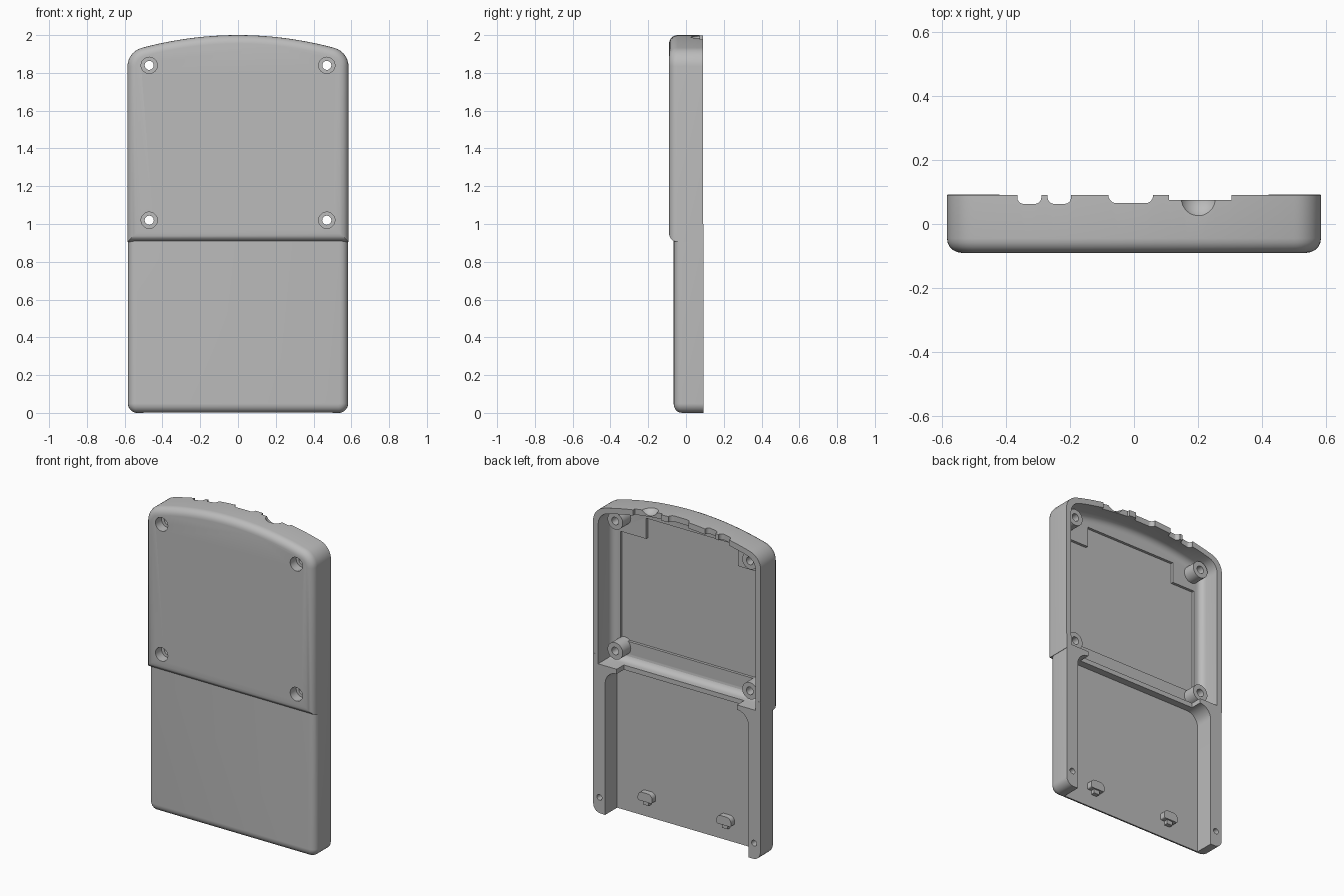
import bpy, bmesh, math
from mathutils import Vector

cube = bpy.data.objects.get("Cube")
if cube:
    bpy.data.objects.remove(cube, do_unlink=True)

grey = bpy.data.materials.new("light_grey")
grey.use_nodes = True
grey.diffuse_color = (0.5, 0.5, 0.5, 1)
grey.node_tree.nodes["Principled BSDF"].inputs["Base Color"].default_value = (0.5, 0.5, 0.5, 1)

BACK = 0.092


def rounded(corners, steps=7):
    """Outline from (x, z, radius) corners; radius 0 stays sharp."""
    out = []
    for i, (x, z, r) in enumerate(corners):
        p = Vector((x, z))
        if not r:
            out.append(p)
            continue
        a = (Vector(corners[i - 1][:2]) - p).normalized()
        b = (Vector(corners[(i + 1) % len(corners)][:2]) - p).normalized()
        half = a.angle(b) / 2
        centre = p + (a + b).normalized() * r / math.sin(half)
        start = p + a * r / math.tan(half) - centre
        end = p + b * r / math.tan(half) - centre
        for k in range(steps + 1):
            mix = start.lerp(end, k / steps) if k not in (0, steps) else (start if k == 0 else end)
            out.append(centre + mix.normalized() * r)
    return out


def slab(name, outline, y0, y1, bevel=0):
    """Extrude an x-z outline from y0 (front) to y1, rounding the front edge."""
    bm = bmesh.new()
    front = bm.faces.new([bm.verts.new((p[0], y0, p[1])) for p in outline])
    new = bmesh.ops.extrude_face_region(bm, geom=[front], use_keep_orig=True)["geom"]
    for v in new:
        if isinstance(v, bmesh.types.BMVert):
            v.co.y = y1
    bmesh.ops.recalc_face_normals(bm, faces=bm.faces)
    if bevel:
        edges = [e for e in bm.edges if all(abs(v.co.y - y0) < 1e-5 for v in e.verts)]
        bmesh.ops.bevel(bm, geom=edges, offset=bevel, segments=5, profile=0.5, affect='EDGES')
    bmesh.ops.recalc_face_normals(bm, faces=bm.faces)
    mesh = bpy.data.meshes.new(name)
    bm.to_mesh(mesh)
    bm.free()
    mesh.materials.append(grey)
    ob = bpy.data.objects.new(name, mesh)
    bpy.context.collection.objects.link(ob)
    return ob


def box(name, x0, x1, z0, z1, y0, y1, r=0):
    return slab(name, rounded([(x0, z0, r), (x1, z0, r), (x1, z1, r), (x0, z1, r)]), y0, y1)


def rod(name, x, z, r, y0, y1, n=32):
    ring = [(x + r * math.cos(math.tau * k / n), z + r * math.sin(math.tau * k / n)) for k in range(n)]
    return slab(name, ring, y0, y1)


def combine(target, tool, operation):
    """Apply a boolean and remove the tool."""
    mod = target.modifiers.new("bool", 'BOOLEAN')
    mod.operation, mod.solver, mod.object = operation, 'EXACT', tool
    bpy.context.view_layer.objects.active = target
    bpy.ops.object.modifier_apply(modifier=mod.name)
    bpy.data.objects.remove(tool, do_unlink=True)


def cut(tool):
    combine(case, tool, 'DIFFERENCE')


def join(tool):
    combine(case, tool, 'UNION')


def arched(half, bottom, drop, radius):
    """Upper outline: straight sides under a shallow arched top."""
    big = 1.95
    top = lambda x: 2 - drop - big + math.sqrt(big * big - x * x)
    inner = half - 0.085
    arc = [(inner * (1 - k / 12), top(inner * (1 - k / 12)), 0) for k in range(25)]
    return rounded([(-half, bottom, 0), (half, bottom, 0), (half, top(half), radius)]
                   + arc + [(-half, top(half), radius)])


# Outer shell: thick upper half and thinner lower half
case = slab("back_case", arched(0.585, 0.905, 0, 0.1), -0.09, BACK - 0.001, 0.045)
join(slab("lower_half", rounded([(-0.583, 0, 0.05), (0.583, 0, 0.05), (0.583, 1, 0), (-0.583, 1, 0)]),
          -0.065, BACK, 0.045))

# Cavities, open to the back; the lower one is open at the bottom too
cut(slab("upper_cavity", arched(0.549, 0.94, 0.036, 0.08), -0.045, 0.2, 0.04))
cut(slab("lower_cavity", rounded([(-0.5, -0.1, 0), (0.5, -0.1, 0), (0.5, 0.91, 0.08), (-0.5, 0.91, 0.08)]),
         -0.026, 0.2))
cut(box("divider_gap", -0.42, 0.42, 0.88, 0.98, 0.02, 0.2))

# Sunken floor panel with notched top corners
panel = [(-0.49, 1.06), (0.49, 1.06), (0.49, 1.74), (0.31, 1.74),
         (0.31, 1.87), (-0.33, 1.87), (-0.33, 1.74), (-0.49, 1.74)]
cut(slab("panel_recess", panel, -0.062, 0))

# Screw bosses with counterbored through holes
for x in (-0.47, 0.47):
    for z in (1.02, 1.84):
        join(rod("boss", x, z, 0.053, -0.07, 0.035))
        cut(rod("counterbore", x, z, 0.043, -0.2, -0.03))
        cut(rod("screw_hole", x, z, 0.024, -0.2, 0.2))

# Pin holes in the lower side walls
for side in (-1, 1):
    cut(rod("pin_hole", side * 0.54, 0.1, 0.018, 0.03, 0.2, 20))

# Port notches in the top wall
for x0, x1, depth, r in ((-0.365, -0.29, 0.063, 0.02), (-0.27, -0.197, 0.063, 0.02),
                         (-0.08, 0.06, 0.065, 0.025), (0.11, 0.305, 0.075, 0)):
    notch = slab("notch", rounded([(x0, -0.2, 0), (x1, -0.2, 0), (x1, -depth, r), (x0, -depth, r)]), 0, 0.4)
    for v in notch.data.vertices:
        x, y, z = v.co
        v.co = (x, -z, 1.86 + y)
    bm = bmesh.new()
    bm.from_mesh(notch.data)
    bmesh.ops.recalc_face_normals(bm, faces=bm.faces)
    bm.to_mesh(notch.data)
    bm.free()
    cut(notch)

# Round finger dent in the top
bpy.ops.mesh.primitive_uv_sphere_add(segments=32, ring_count=16, radius=0.065, location=(0.205, 0.08, 2.025))
cut(bpy.context.object)

# Rounded hooks on the lower floor
for x in (-0.27, 0.28):
    join(box("hook_stem", x - 0.02, x + 0.02, 0.085, 0.14, -0.04, 0.0))
    join(slab("hook_cap", rounded([(x - 0.05, 0.11, 0.008), (x + 0.05, 0.11, 0.008),
                                   (x + 0.05, 0.165, 0.03), (x - 0.05, 0.165, 0.03)]), -0.04, 0.01))

for ob in bpy.context.selected_objects:
    ob.select_set(False)
case.select_set(True)
bpy.context.view_layer.objects.active = case
bpy.ops.object.shade_smooth_by_angle(angle=math.radians(30))
